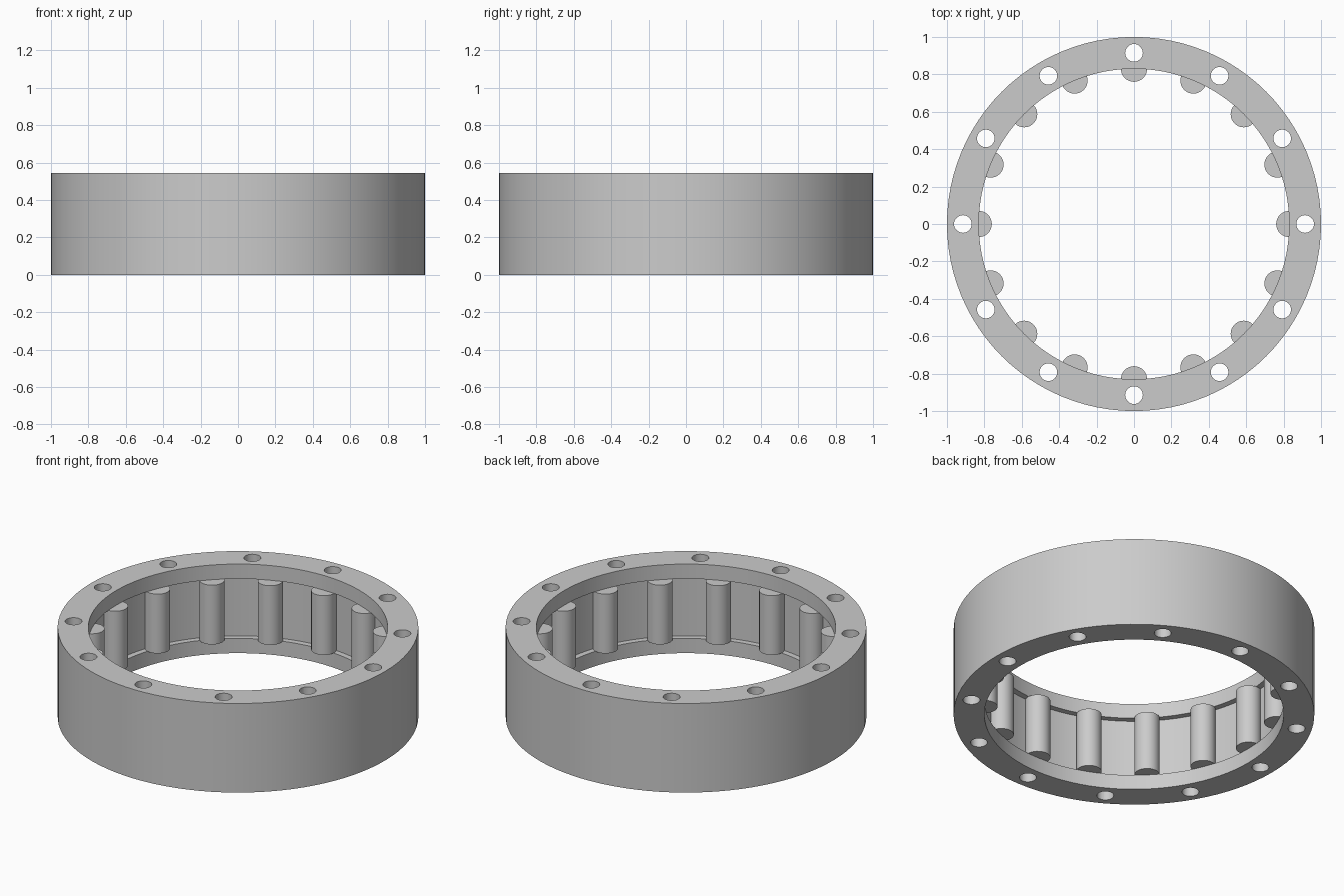
import bpy, bmesh, math
from mathutils import Matrix, Vector

if "Cube" in bpy.data.objects:
    bpy.data.objects.remove(bpy.data.objects["Cube"])

HEIGHT = 0.545
LIP = 0.09          # height of each retaining lip
INNER, GROOVE = 0.83, 0.865

steel = bpy.data.materials.new("satin_grey")
steel.use_nodes = True
colour = (0.6, 0.6, 0.6, 1)
steel.diffuse_color = colour
steel.node_tree.nodes["Principled BSDF"].inputs["Base Color"].default_value = colour


def add_object(name, bm):
    bmesh.ops.recalc_face_normals(bm, faces=bm.faces)
    mesh = bpy.data.meshes.new(name)
    bm.to_mesh(mesh)
    bm.free()
    mesh.materials.append(steel)
    obj = bpy.data.objects.new(name, mesh)
    bpy.context.collection.objects.link(obj)
    return obj


def lathe(name, profile, steps):
    """Revolve a closed (radius, z) profile around the z axis."""
    bm = bmesh.new()
    verts = [bm.verts.new((r, 0, z)) for r, z in profile]
    edges = [bm.edges.new((a, b)) for a, b in zip(verts, verts[1:] + verts[:1])]
    bmesh.ops.spin(bm, geom=verts + edges, axis=(0, 0, 1), cent=(0, 0, 0),
                   angle=math.tau, steps=steps)
    bmesh.ops.remove_doubles(bm, verts=bm.verts, dist=0.0001)
    return add_object(name, bm)


def cylinder_circle(name, count, distance, radius, bottom, top, sides):
    """Upright cylinders evenly placed around the z axis."""
    bm = bmesh.new()
    for i in range(count):
        turn = Matrix.Rotation(math.tau * i / count, 4, "Z")
        place = Matrix.Translation(Vector((distance, 0, (bottom + top) / 2)))
        bmesh.ops.create_cone(bm, cap_ends=True, segments=sides, radius1=radius,
                              radius2=radius, depth=top - bottom, matrix=turn @ place)
    return add_object(name, bm)


# Outer ring with a raceway groove between two lips
ring = lathe("outer_ring", [
    (1, 0), (1, HEIGHT), (INNER, HEIGHT), (INNER, HEIGHT - LIP),
    (GROOVE, HEIGHT - LIP), (GROOVE, LIP), (INNER, LIP), (INNER, 0)], 96)

# Rollers seated in the groove
rollers = cylinder_circle("rollers", 16, INNER, 0.07, LIP + 0.001, HEIGHT - LIP - 0.001, 32)

# Bolt holes through the full height
cutter = cylinder_circle("bolt_hole_cutter", 12, 0.915, 0.047, -0.1, HEIGHT + 0.1, 32)
cutter.hide_render = True

for obj in (ring, rollers):
    bpy.ops.object.select_all(action="DESELECT")
    obj.select_set(True)
    bpy.context.view_layer.objects.active = obj
    holes = obj.modifiers.new("bolt_holes", "BOOLEAN")
    holes.operation = "DIFFERENCE"
    holes.solver = "EXACT"
    holes.object = cutter
    bpy.ops.object.modifier_apply(modifier=holes.name)
    bpy.ops.object.shade_smooth_by_angle(angle=math.radians(30))

bpy.data.objects.remove(cutter)
